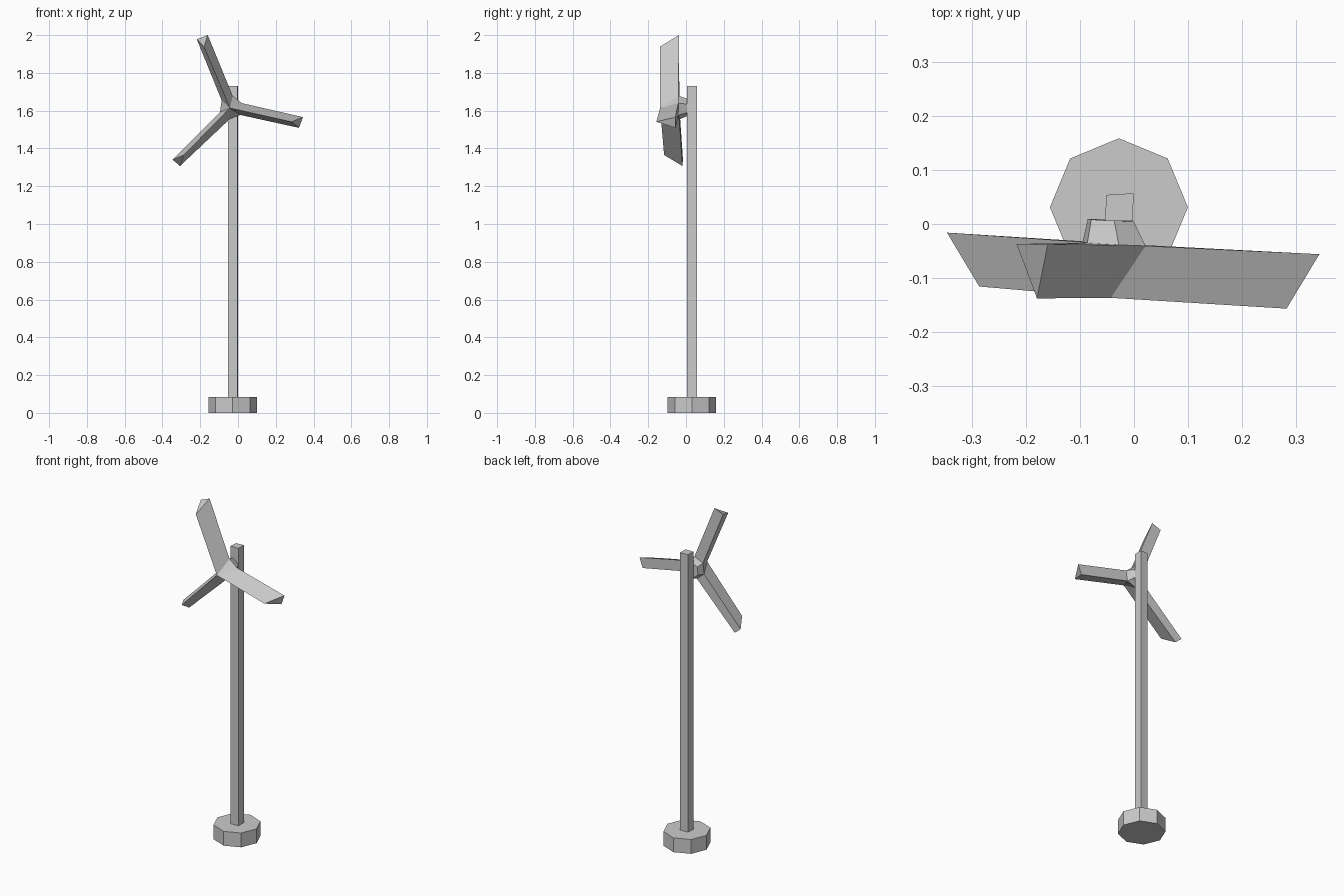
import bpy, bmesh
from math import cos, sin, radians
from mathutils import Vector

if "Cube" in bpy.data.objects:
    bpy.data.objects.remove(bpy.data.objects["Cube"])


def make_object(name, verts, faces):
    bm = bmesh.new()
    vs = [bm.verts.new(v) for v in verts]
    for f in faces:
        bm.faces.new([vs[i] for i in f])
    bmesh.ops.recalc_face_normals(bm, faces=bm.faces)
    mesh = bpy.data.meshes.new(name)
    bm.to_mesh(mesh)
    bm.free()
    obj = bpy.data.objects.new(name, mesh)
    bpy.context.collection.objects.link(obj)
    return obj


def prism(name, outline, z0, z1):
    n = len(outline)
    verts = [(x, y, z) for z in (z0, z1) for x, y in outline]
    faces = [range(n), range(n, 2 * n)]
    faces += [(i, (i + 1) % n, (i + 1) % n + n, i + n) for i in range(n)]
    return make_object(name, verts, faces)


# Octagonal foot
octagon = [(-0.028 + 0.128 * cos(radians(45 * i)), 0.031 + 0.128 * sin(radians(45 * i)))
           for i in range(8)]
prism("base", octagon, 0.0, 0.085)

# Square mast, slightly twisted
prism("tower", [(-0.054, 0.006), (-0.002, 0.006), (-0.001, 0.057), (-0.051, 0.054)], 0.08, 1.73)

# Rotor: hexagonal hub, three wedge blades meeting in one front point
ANGLES = [142, 82, 22, -38, -98, -158]


def ring(cx, cz, r, y):
    pts = []
    for a in ANGLES:
        s = r * sin(radians(112 - a))
        pts.append(Vector((cx + r * cos(radians(a)), y - 0.058 * s, cz + r * sin(radians(a)))))
    return pts


verts = ring(-0.037, 1.616, 0.063, -0.037) + ring(-0.043, 1.618, 0.046, 0.007)
APEX = len(verts)
verts.append(Vector((-0.043, -0.137, 1.614)))

# Blade tips: back left, back right, front edge
tips = [
    [(-0.218, -0.037, 1.978), (-0.160, -0.038, 2.0), (-0.180, -0.138, 1.939)],
    [(0.344, -0.056, 1.566), (0.323, -0.055, 1.509), (0.283, -0.157, 1.541)],
    [(-0.307, -0.019, 1.307), (-0.347, -0.016, 1.341), (-0.287, -0.116, 1.365)],
]
faces = [range(6, 12)]
faces += [(i, (i + 1) % 6, (i + 1) % 6 + 6, i + 6) for i in range(6)]
for k, tip in enumerate(tips):
    a, b, nxt = 2 * k, 2 * k + 1, (2 * k + 2) % 6
    L = len(verts)
    R, F = L + 1, L + 2
    verts += [Vector(p) for p in tip]
    faces += [(a, L, F, APEX), (b, R, F, APEX), (a, b, R, L), (L, R, F), (APEX, b, nxt)]
make_object("rotor", verts, faces)
